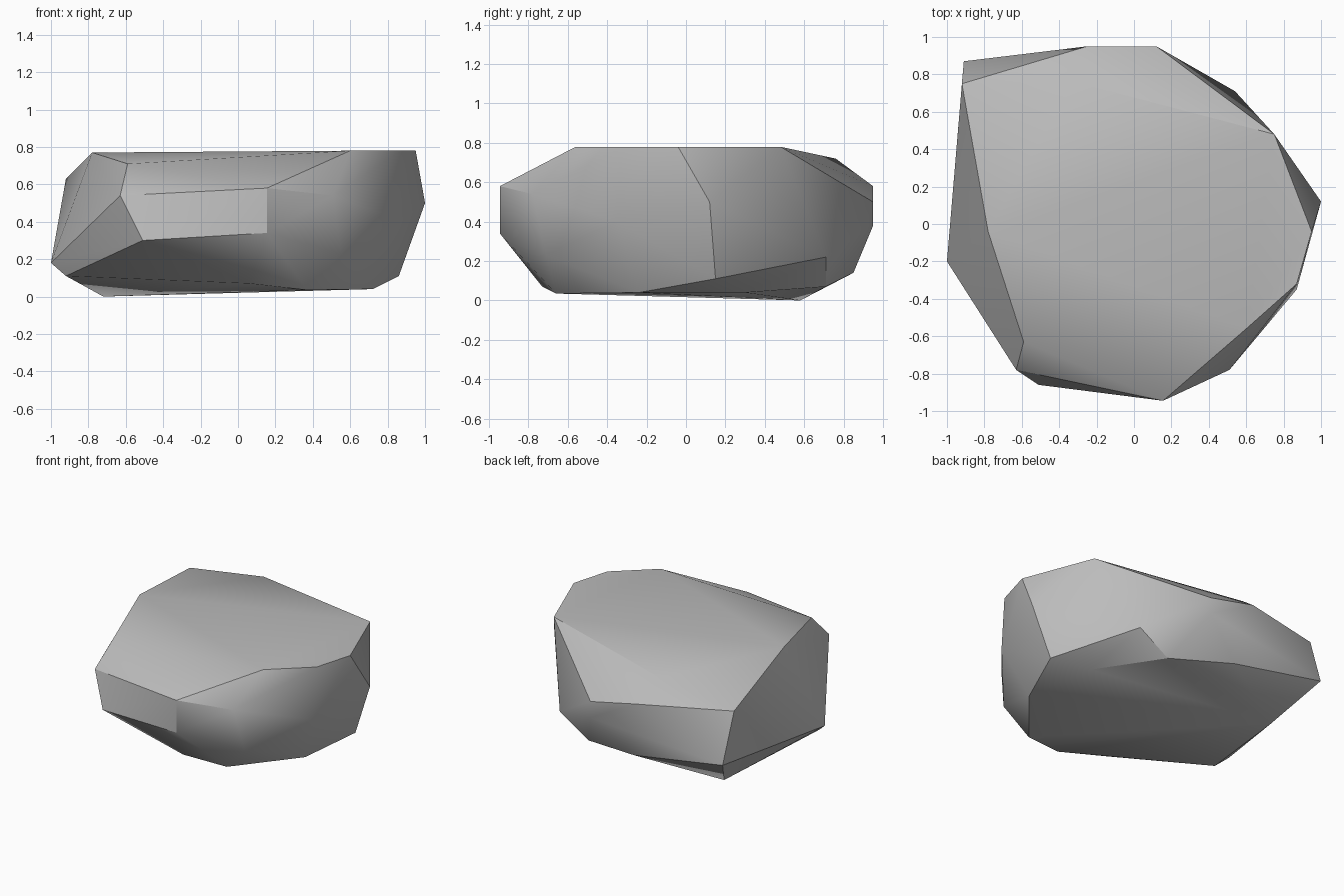
import bpy
import bmesh
import math

default_cube = bpy.data.objects.get("Cube")
if default_cube:
    bpy.data.objects.remove(default_cube, do_unlink=True)


def make_material(name, colour):
    material = bpy.data.materials.new(name)
    material.use_nodes = True
    material.diffuse_color = colour
    shader = material.node_tree.nodes["Principled BSDF"]
    shader.inputs["Base Color"].default_value = colour
    shader.inputs["Roughness"].default_value = 0.9
    return material


def chiselled_block(name, corner_groups, material, smooth_angle):
    """Wrap a tight convex skin around the corners of the stone."""
    mesh = bpy.data.meshes.new(name)
    block = bpy.data.objects.new(name, mesh)
    bpy.context.collection.objects.link(block)

    bm = bmesh.new()
    for group in corner_groups:
        for corner in group:
            bm.verts.new(corner)
    hull = bmesh.ops.convex_hull(bm, input=bm.verts[:])
    leftovers = {v for key in ("geom_interior", "geom_unused")
                 for v in hull[key] if isinstance(v, bmesh.types.BMVert)}
    bmesh.ops.delete(bm, geom=list(leftovers), context="VERTS")
    bmesh.ops.recalc_face_normals(bm, faces=bm.faces[:])
    bm.to_mesh(mesh)
    bm.free()
    mesh.materials.append(material)

    # Soft facets, crisp ridges
    bpy.ops.object.select_all(action="DESELECT")
    block.select_set(True)
    bpy.context.view_layer.objects.active = block
    bpy.ops.object.shade_smooth_by_angle(angle=math.radians(smooth_angle))
    return block


# Flat top and its sloping shoulders
crown = [(.6, -.56, .78), (.87, -.32, .78), (.95, -.04, .78), (.75, .48, .78),
         (-.78, -.04, .77), (-.59, -.63, .71), (-.32, .76, .72), (-.92, .75, .63)]

# Widest band, front then right then back then left
front_flank = [(-.63, -.78, .54), (-.51, -.86, .3), (.155, -.945, .58),
               (.155, -.945, .34), (.51, -.78, .54), (.55, -.71, .23)]
side_flank = [(.87, -.35, .4), (1, .12, .5), (.54, .71, .22), (-1, -.2, .18)]
back_flank = [(.12, .95, .5), (.12, .95, .38), (-.25, .95, .58), (-.91, .87, .27)]

# Underside, slightly tilted
base = [(-.92, -.25, .11), (.06, -.73, .07), (.37, -.66, .035), (.72, -.24, .04),
        (.86, .15, .11), (.63, .3, .04), (.3, .71, .07), (-.17, .85, .14),
        (-.72, .58, 0)]

stone_grey = make_material("stone_grey", (.5, .5, .5, 1))
chiselled_block("rock", [crown, front_flank, side_flank, back_flank, base],
                stone_grey, smooth_angle=30)
